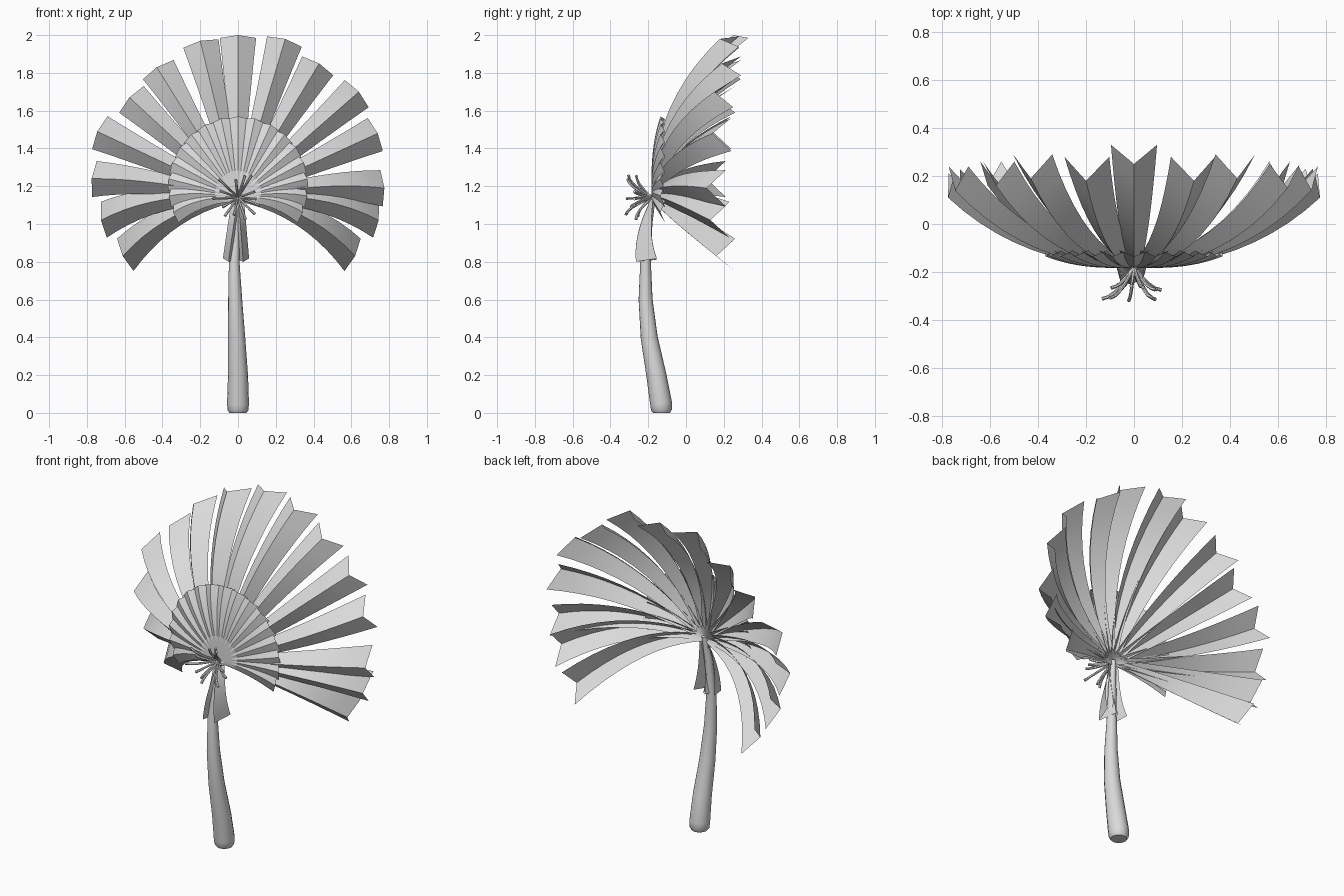
import bpy, math, random
from mathutils import Vector

random.seed(4)
cube = bpy.data.objects.get("Cube")
if cube:
    bpy.data.objects.remove(cube, do_unlink=True)

grey = bpy.data.materials.new("plain grey")
grey.use_nodes = True
colour = (0.7, 0.7, 0.7, 1)
grey.diffuse_color = colour
grey.node_tree.nodes["Principled BSDF"].inputs["Base Color"].default_value = colour

HEART = Vector((0, -0.18, 1.14))


def add_object(name, verts, faces):
    mesh = bpy.data.meshes.new(name)
    mesh.from_pydata(verts, [], faces)
    mesh.materials.append(grey)
    obj = bpy.data.objects.new(name, mesh)
    bpy.context.collection.objects.link(obj)
    bpy.ops.object.select_all(action="DESELECT")
    obj.select_set(True)
    bpy.context.view_layer.objects.active = obj
    bpy.ops.object.shade_smooth_by_angle(angle=math.radians(30))
    return obj


def petal(name, tip, bend, half_width, fold, base_width=0.02, steps=10):
    """Creased strip that arches from the heart to the tip, its edges folded back."""
    tip = Vector(tip)
    out = Vector((tip.x, 0, tip.z - HEART.z))
    reach = out.length
    out.normalize()
    side = Vector((out.z, 0, -out.x))
    # Low side petals leave the heart level and then droop
    lift = 0.32 * reach * abs(out.x) * max(0, 0.3 - out.z)
    middle = HEART + out * reach * 0.6 + Vector((0, bend, lift))
    verts, faces = [], []
    for i in range(steps + 1):
        t = i / steps
        p = HEART * (1 - t) ** 2 + middle * 2 * t * (1 - t) + tip * t * t
        width = base_width + (half_width - base_width) * t
        back = Vector((0, fold * t ** 0.7, 0)) - out * 0.015 * t
        verts += [p - side * width + back, p, p + side * width + back]
        if i:
            a = 3 * (i - 1)
            faces += [(a, a + 1, a + 4, a + 3), (a + 1, a + 2, a + 5, a + 4)]
    return add_object(name, verts, faces)


def tube(name, points, radii, sides):
    """Round tube through the points, closed at both ends."""
    points = [Vector(p) for p in points]
    verts, faces = [], []
    for i, (p, r) in enumerate(zip(points, radii)):
        along = points[min(i + 1, len(points) - 1)] - points[max(i - 1, 0)]
        turn = Vector((0, 0, 1)).rotation_difference(along)
        for k in range(sides):
            a = 2 * math.pi * k / sides
            verts.append(p + turn @ Vector((r * math.cos(a), r * math.sin(a), 0)))
            if i:
                n = (k + 1) % sides
                low, high = (i - 1) * sides, i * sides
                faces.append((low + k, low + n, high + n, high + k))
    faces.append(tuple(reversed(range(sides))))
    faces.append(tuple(range(len(verts) - sides, len(verts))))
    return add_object(name, verts, faces)


# Long outer petals: x, y, z of each crease tip
tips = [(0, .25, 2.0),
        (.25, .18, 1.98), (.43, .19, 1.85), (.64, .15, 1.70), (.74, .14, 1.48),
        (.775, .11, 1.19), (.745, .13, 1.02), (.62, .16, .83),
        (-.20, .18, 1.97), (-.43, .19, 1.83), (-.575, .16, 1.67), (-.745, .14, 1.49),
        (-.775, .11, 1.24), (-.725, .13, 1.02), (-.61, .16, .83)]
for i, tip in enumerate(tips):
    petal(f"outer_petal_{i + 1}", tip, 0, 0.096, 0.08 if i == 0 else 0.1)

# Short inner petals fanned in front
COUNT = 17
for i in range(COUNT):
    a = math.radians(-22 + 224 * i / (COUNT - 1))
    tip = (0.37 * math.cos(a), -0.135, 1.2 + 0.37 * math.sin(a))
    petal(f"inner_petal_{i + 1}", tip, -0.015, 0.06, 0.025)

# Two folded straps hanging beside the stem
for name, x in (("right", -0.05), ("left", 0.028)):
    petal(f"hanging_petal_{name}", (x, -0.265, 0.8), -0.1, 0.032, 0.11, 0.03)

# Gently curved stamens spreading from the heart
for i in range(14):
    a = 2 * math.pi * i / 14 + random.uniform(-.15, .15)
    spread = random.uniform(.09, .15)
    depth = random.uniform(.06, .145)
    out = Vector((math.cos(a), 0, math.sin(a)))
    path = [HEART + out * spread * t + Vector((0, -depth * math.sin(t * 1.5), 0))
            for t in (0, .2, .4, .6, .8, 1)]
    tube(f"stamen_{i + 1}", path, [.007] * 5 + [.008], 6)

# Curved stem, thick at the foot
stem = [(0, -.13, 0, .045), (0, -.13, .015, .055), (0, -.132, .05, .058),
        (0, -.157, .2, .053), (-.007, -.195, .4, .045), (-.015, -.214, .6, .037),
        (-.02, -.214, .8, .028), (-.012, -.2, 1.0, .022), (0, -.175, 1.15, .015)]
tube("stem", [s[:3] for s in stem], [s[3] for s in stem], 16)
